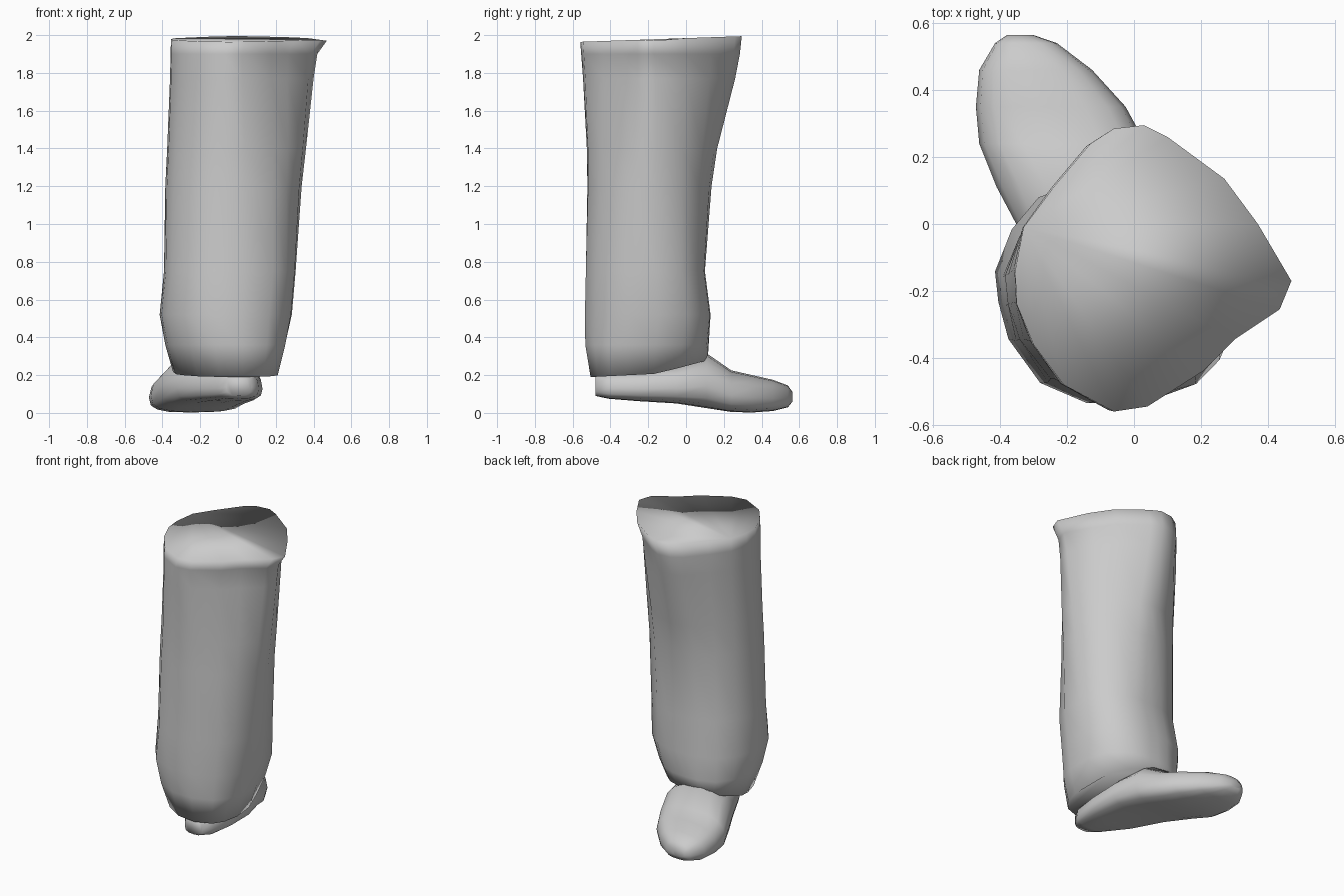
import bpy, bmesh, math

if "Cube" in bpy.data.objects:
    bpy.data.objects.remove(bpy.data.objects["Cube"])

grey = bpy.data.materials.new("plain grey")
grey.diffuse_color = (0.6, 0.6, 0.6, 1)
grey.use_nodes = True
grey.node_tree.nodes["Principled BSDF"].inputs["Base Color"].default_value = grey.diffuse_color


def loft(name, rings, fan=None):
    """Skin closed rings of points, cap both ends, shade smooth."""
    bm = bmesh.new()
    vs = [[bm.verts.new(p) for p in r] for r in rings]
    n = len(vs[0])
    for a, b in zip(vs, vs[1:]):
        for i in range(n):
            bm.faces.new((a[i], a[(i + 1) % n], b[(i + 1) % n], b[i]))
    bm.faces.new(vs[-1])
    if fan is None:
        bm.faces.new(vs[0])
    else:                          # fan the first cap out from one rim point
        for k in range(1, n - 1):
            bm.faces.new([vs[0][(fan + j) % n] for j in (0, k + 1, k)])
    bmesh.ops.recalc_face_normals(bm, faces=bm.faces)
    for f in bm.faces:
        f.smooth = True
    me = bpy.data.meshes.new(name)
    bm.to_mesh(me)
    bm.free()
    me.materials.append(grey)
    ob = bpy.data.objects.new(name, me)
    bpy.context.collection.objects.link(ob)
    return ob


# Trouser leg: blend a thigh outline into a calf outline
thigh = [(.03, .295), (-.06, .285), (-.13, .24), (-.24, .11), (-.33, -.01), (-.355, -.14),
         (-.35, -.24), (-.30, -.36), (-.21, -.48), (-.06, -.56), (.04, -.545), (.205, -.44),
         (.30, -.345), (.435, -.255), (.47, -.17), (.37, 0), (.27, .135), (.10, .26)]
calf = [(-.02, .13), (-.08, .13), (-.16, .125), (-.285, .08), (-.365, -.015), (-.415, -.14),
        (-.405, -.23), (-.375, -.34), (-.28, -.47), (-.14, -.53), (.02, -.53), (.165, -.475),
        (.235, -.40), (.28, -.29), (.285, -.14), (.255, .0), (.15, .09), (.05, .125)]
# z, blend, x min, x max, y min, y max, squeeze along the x = y diagonal
levels = [(1.97, 0, -.355, .47, -.56, .295, 1), (1.90, .05, -.357, .42, -.555, .285, 1),
          (1.77, .2, -.36, .40, -.545, .26, 1), (1.40, .6, -.375, .36, -.525, .165, 1),
          (1.20, .75, -.385, .337, -.522, .135, 1), (.75, 1, -.392, .305, -.53, .10, 1),
          (.52, 1, -.415, .285, -.535, .13, 1), (.36, 1, -.385, .25, -.533, .12, .92),
          (.20, 1, -.345, .21, -.505, .115, .82)]


def fit(v, lo, hi, a, b):
    return a + (v - lo) / (hi - lo) * (b - a)


rings = []
for z, t, x0, x1, y0, y1, sq in levels:
    pts = []
    for p, q in zip(thigh, calf):
        x, y = (p[k] + (q[k] - p[k]) * t for k in (0, 1))
        d = (x + .06 + y + .2) / 2 * (sq - 1)
        pts.append((x + d, y + d))
    xs, ys = zip(*pts)
    ring = []
    for i, (x, y) in enumerate(pts):
        x = fit(x, min(xs), max(xs), x0, x1)
        y = fit(y, min(ys), max(ys), y0, y1)
        h = z
        if z == 1.97:              # rim rises towards the back
            h = 1.97 if i == 14 else 1.984 + .035 * y
        if z == .20:               # cuff slants up over the instep
            h = .19 + .05 * (y + .5) + .22 * max(0, y + .15)
        ring.append((x, y, h))
    rings.append(ring)
loft("trouser_leg", rings, fan=4)

# Foot: sections along y as y, x min, x max, sole, top, roundness
sections = [(-.48, -.06, .07, .09, .205, .7), (-.41, -.11, .11, .075, .21, .7),
            (-.25, -.225, .13, .062, .225, .7), (-.05, -.325, .125, .05, .25, .7),
            (.11, -.41, .08, .025, .315, .95), (.24, -.462, .035, .005, .225, .8),
            (.35, -.472, -.025, .002, .20, .8), (.46, -.462, -.125, .01, .175, .8),
            (.54, -.415, -.23, .03, .145, .8), (.564, -.38, -.30, .06, .11, 1)]


def power(v, e):
    return math.copysign(abs(v) ** e, v)


rings = []
for y, x0, x1, z0, z1, e in sections:
    ring = []
    zm = z0 + (z1 - z0) * .4
    for i in range(16):
        a = 2 * math.pi * i / 16
        k = e if i <= 8 else .65   # flatter sole
        c, s = power(math.cos(a), k), power(math.sin(a), k)
        ring.append(((x0 + x1) / 2 + c * (x1 - x0) / 2, y,
                     zm + s * ((z1 - zm) if s > 0 else (zm - z0))))
    rings.append(ring)
loft("foot", rings)
